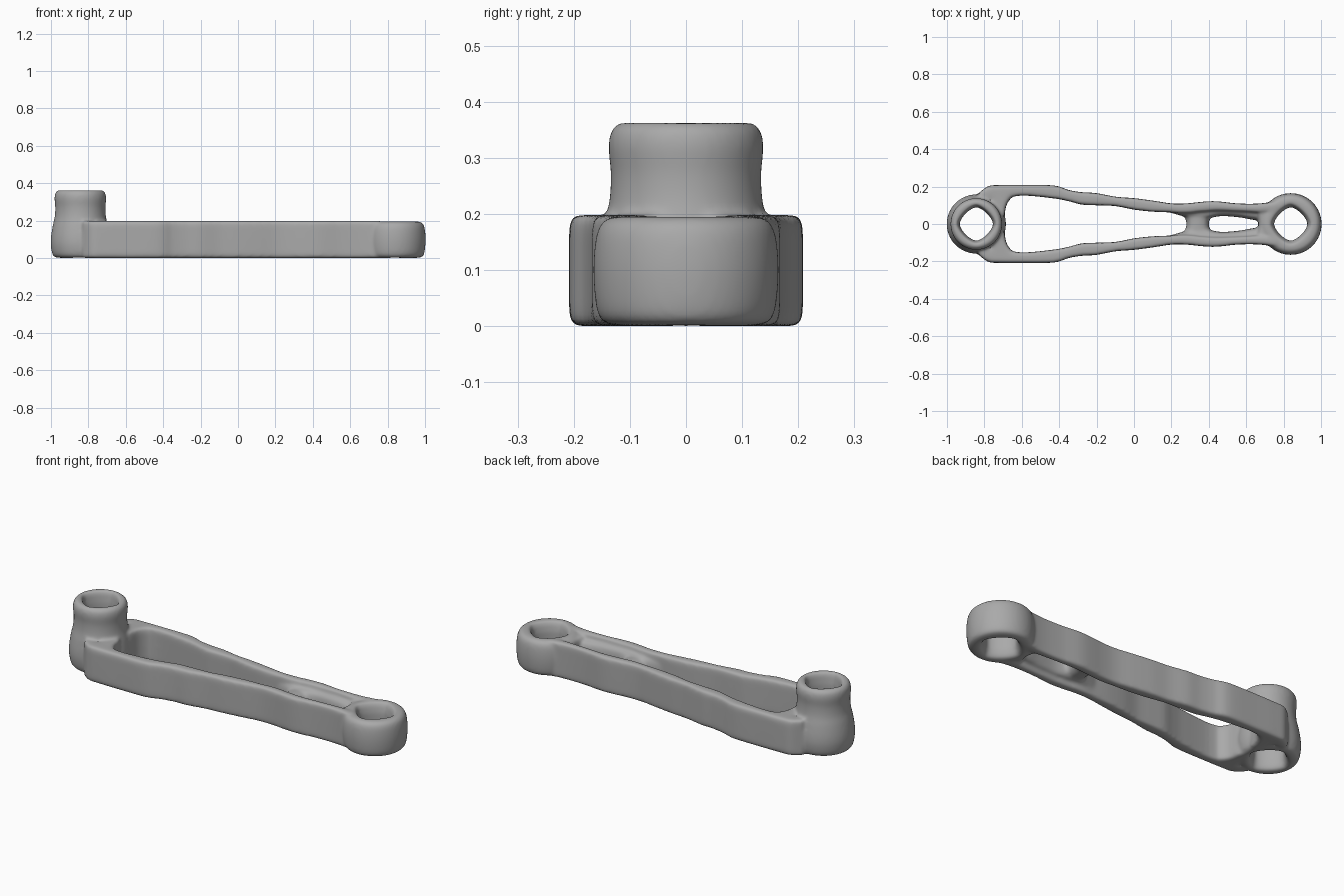
import bpy, bmesh, math

old = bpy.data.objects.get("Cube")
if old:
    bpy.data.objects.remove(old, do_unlink=True)

grey = bpy.data.materials.new("cast_grey")
grey.use_nodes = True
grey.diffuse_color = (0.4, 0.4, 0.4, 1)
grey.node_tree.nodes["Principled BSDF"].inputs["Base Color"].default_value = grey.diffuse_color

parts = []


def loft(name, rings, closed):
    """Skin a list of equal point rings; loop them round or cap the ends."""
    bm = bmesh.new()
    loops = [[bm.verts.new(p) for p in ring] for ring in rings]
    n = len(loops[0])
    pairs = list(zip(loops, loops[1:]))
    if closed:
        pairs.append((loops[-1], loops[0]))
    else:
        bm.faces.new(loops[0])
        bm.faces.new(loops[-1])
    for a, b in pairs:
        for i in range(n):
            j = (i + 1) % n
            bm.faces.new((a[i], a[j], b[j], b[i]))
    bmesh.ops.recalc_face_normals(bm, faces=bm.faces)
    mesh = bpy.data.meshes.new(name)
    bm.to_mesh(mesh)
    bm.free()
    ob = bpy.data.objects.new(name, mesh)
    bpy.context.collection.objects.link(ob)
    parts.append(ob)


def round_pow(v, power):
    return math.copysign(abs(v) ** (2 / power), v)


def smooth_stations(st, steps=5):
    """Catmull-Rom interpolation between stations."""
    out = []
    for i in range(len(st) - 1):
        quad = [st[max(i - 1, 0)], st[i], st[i + 1], st[min(i + 2, len(st) - 1)]]
        for s in range(steps):
            t = s / steps
            out.append([b + t / 2 * (c - a + t * (2*a - 5*b + 4*c - d + t * (3*(b - c) + d - a)))
                        for a, b, c, d in zip(*quad)])
    return out + [list(st[-1])]


def bar(name, stations, z0, z1, power=6, across=False, side=1):
    """Rounded bar: stations are (position, near edge, far edge)."""
    rings = []
    for u, lo, hi in smooth_stations(stations):
        ring = []
        for k in range(32):
            a = math.tau * k / 32
            v = (lo + hi) / 2 + (hi - lo) / 2 * round_pow(math.cos(a), power)
            z = (z0 + z1) / 2 + (z1 - z0) / 2 * round_pow(math.sin(a), power)
            ring.append((v, u, z) if across else (u, v * side, z))
        rings.append(ring)
    loft(name, rings, False)


def eye(name, cx, outer, hole):
    """Ring with a round outside and a rounded diamond bore: (radius, z) profiles."""
    rings = []
    for profile, power in ((smooth_stations(outer), 2), (hole, 1.5)):
        for r, z in profile:
            rings.append([(cx + r * round_pow(math.cos(a), power),
                           r * round_pow(math.sin(a), power), z)
                          for a in (math.tau * k / 64 for k in range(64))])
    loft(name, rings, True)


# End eyes
eye("spindle_boss", -0.843,
    [(.115, 0), (.145, .012), (.157, .06), (.157, .11), (.148, .17), (.137, .22),
     (.134, .27), (.138, .32), (.132, .35), (.115, .364)],
    [(.106, .362), (.097, .345), (.09, .3), (.09, .06), (.096, .02), (.106, .002)])
eye("pedal_eye", 0.838,
    [(.12, 0), (.148, .008), (.16, .035), (.165, .1), (.16, .16), (.146, .188), (.12, .196)],
    [(.11, .194), (.098, .175), (.09, .14), (.09, .05), (.098, .02), (.11, .002)])

# Wavy side rails, mirrored front to back
rail = [(-.83, .13, .165), (-.78, .13, .202), (-.72, .13, .208), (-.6, .152, .208),
        (-.43, .137, .206), (-.35, .122, .182), (-.28, .104, .17), (-.2, .1, .165),
        (-.1, .096, .146), (0, .077, .138), (.1, .066, .125), (.2, .062, .11),
        (.28, .058, .11), (.42, .07, .122), (.55, .068, .11), (.66, .062, .109),
        (.76, .07, .12)]
lip = [(.16, .07, .09), (.25, .045, .09), (.32, .025, .09), (.38, .025, .09),
       (.46, .042, .09), (.56, .036, .09), (.64, .022, .09), (.74, .01, .09)]
for side, word in ((1, "back"), (-1, "front")):
    bar(word + "_rail", rail, 0, .198, 7, side=side)
    bar(word + "_inner_lip", lip, .03, .165, 2.5, side=side)

# Cross pieces
half = [(0, -.737, -.708), (.05, -.745, -.692), (.1, -.755, -.682),
        (.14, -.78, -.655), (.18, -.8, -.6)]
bar("boss_cross_wall", [(-y, a, b) for y, a, b in half[:0:-1]] + half, 0, .198, 7, across=True)
bar("middle_bridge", [(-.09, .24, .44), (-.04, .27, .41), (0, .28, .40),
                      (.04, .27, .41), (.09, .24, .44)], .035, .16, 2.5, across=True)
bar("eye_neck", [(-.09, .64, .745), (0, .665, .745), (.09, .64, .745)], .01, .185, 4, across=True)

# Fuse the parts into one softly blended casting
bpy.ops.object.select_all(action='DESELECT')
for ob in parts:
    ob.select_set(True)
body = parts[0]
bpy.context.view_layer.objects.active = body
bpy.ops.object.join()
body.name = "crank_arm"
remesh = body.modifiers.new("fuse", 'REMESH')
remesh.mode = 'VOXEL'
remesh.voxel_size = 0.008
soften = body.modifiers.new("soften", 'SMOOTH')
soften.factor = 0.5
soften.iterations = 8
bpy.ops.object.convert(target='MESH')
body.data.materials.clear()
body.data.materials.append(grey)
bpy.ops.object.shade_smooth_by_angle(angle=math.radians(50))
